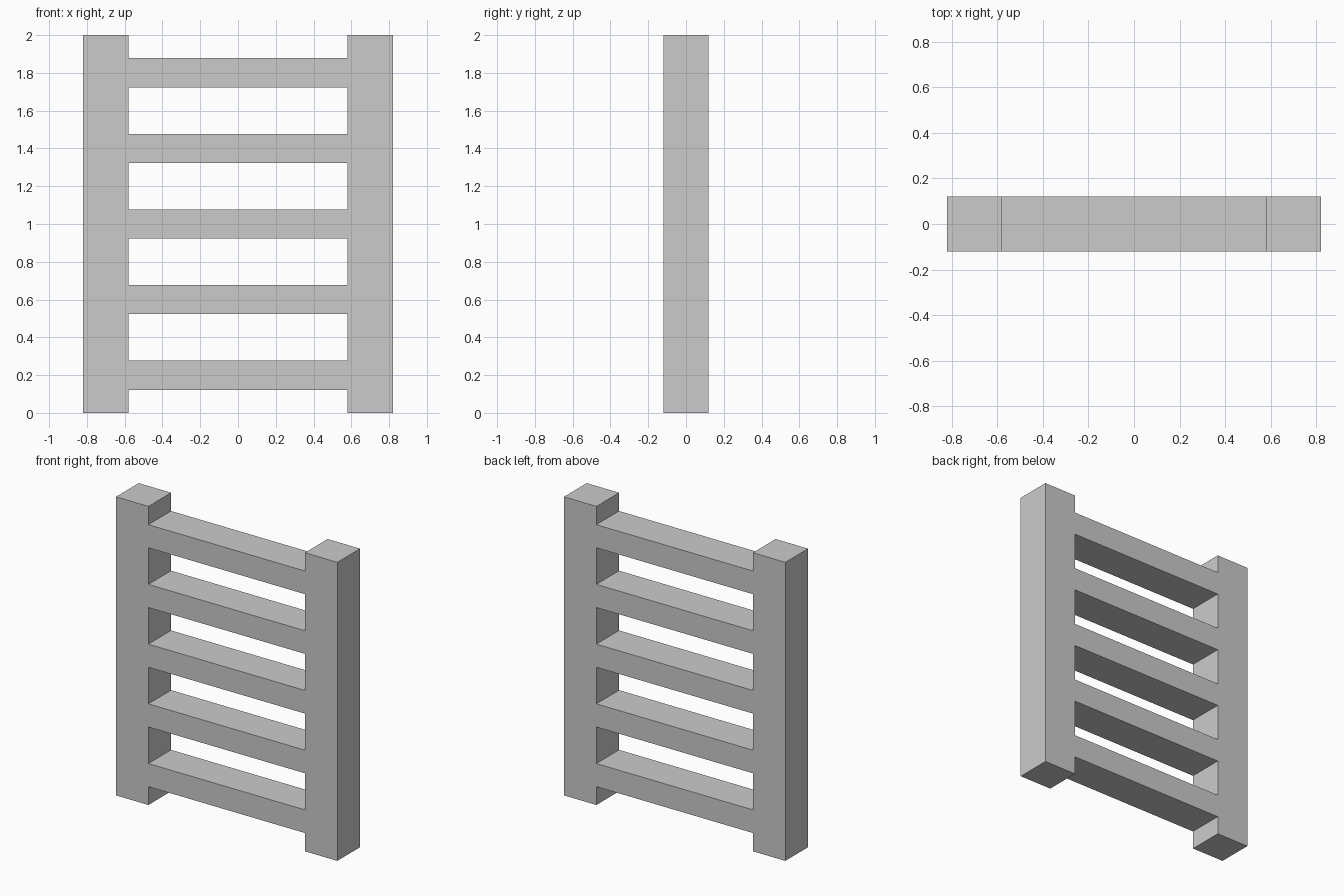
import bpy, bmesh

if "Cube" in bpy.data.objects:
    bpy.data.objects.remove(bpy.data.objects["Cube"])

RAIL_IN, RAIL_OUT = 0.58, 0.82
HALF_DEPTH = 0.12
HEIGHT = 2.0
RUNG_CENTRES = [0.2, 0.6, 1.0, 1.4, 1.8]
RUNG_HALF = 0.0775

# Grid lines of the front profile
xs = [-RAIL_OUT, -RAIL_IN, RAIL_IN, RAIL_OUT]
zs = [0.0] + [c + s * RUNG_HALF for c in RUNG_CENTRES for s in (-1, 1)] + [HEIGHT]

bm = bmesh.new()
grid = [[bm.verts.new((x, -HALF_DEPTH, z)) for z in zs] for x in xs]


def cell(i, j):
    bm.faces.new((grid[i][j], grid[i + 1][j], grid[i + 1][j + 1], grid[i][j + 1]))


for j in range(len(zs) - 1):
    # Two side rails
    cell(0, j)
    cell(2, j)
    # Rungs fill every second row between the rails
    if j % 2:
        cell(1, j)

# Give the flat profile its depth as one watertight solid
front = bm.faces[:]
result = bmesh.ops.extrude_face_region(bm, geom=front, use_keep_orig=True)
back = [v for v in result["geom"] if isinstance(v, bmesh.types.BMVert)]
bmesh.ops.translate(bm, verts=back, vec=(0, 2 * HALF_DEPTH, 0))
bmesh.ops.recalc_face_normals(bm, faces=bm.faces[:])

# Merge the flush grid faces into clean flat surfaces
bmesh.ops.dissolve_limit(bm, angle_limit=0.01, verts=bm.verts[:], edges=bm.edges[:])
# Split the pierced front and back into simple faces
bmesh.ops.connect_verts_concave(bm, faces=bm.faces[:])

mesh = bpy.data.meshes.new("ladder")
bm.to_mesh(mesh)
bm.free()
ladder = bpy.data.objects.new("ladder", mesh)
bpy.context.collection.objects.link(ladder)
